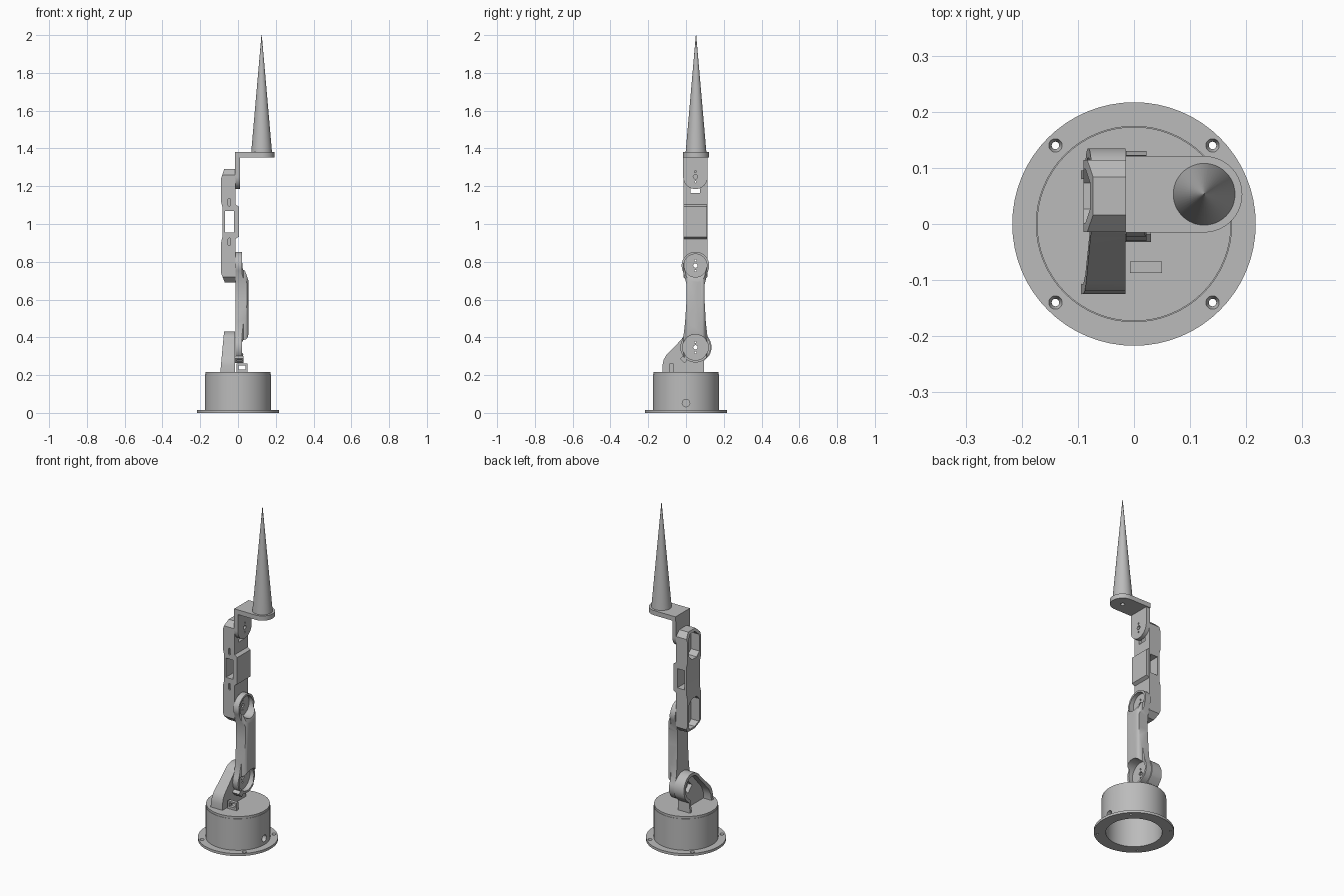
import bpy, bmesh, math
from mathutils import Matrix, Vector

if "Cube" in bpy.data.objects:
    bpy.data.objects.remove(bpy.data.objects["Cube"])

grey = bpy.data.materials.new("plain grey")
grey.use_nodes = True
COLOUR = (0.5, 0.5, 0.5, 1)
grey.diffuse_color = COLOUR
grey.node_tree.nodes["Principled BSDF"].inputs["Base Color"].default_value = COLOUR

ARM_Y = 0.05
SHOULDER, ELBOW, WRIST = 0.347, 0.78, 1.25


def finish(name, bm):
    bmesh.ops.recalc_face_normals(bm, faces=bm.faces)
    mesh = bpy.data.meshes.new(name)
    bm.to_mesh(mesh)
    bm.free()
    mesh.materials.append(grey)
    ob = bpy.data.objects.new(name, mesh)
    bpy.context.collection.objects.link(ob)
    return ob


def prism(name, points, axis, lo, hi):
    """Extrude an outline: axis x takes (y, z), y takes (x, z), z takes (x, y)."""
    place = {"x": lambda a, b, t: (t, a, b), "y": lambda a, b, t: (a, t, b),
             "z": lambda a, b, t: (a, b, t)}[axis]
    bm = bmesh.new()
    face = bm.faces.new([bm.verts.new(place(a, b, lo)) for a, b in points])
    new = bmesh.ops.extrude_face_region(bm, geom=[face])["geom"]
    shift = Vector(place(0, 0, hi - lo))
    bmesh.ops.translate(bm, vec=shift, verts=[v for v in new if isinstance(v, bmesh.types.BMVert)])
    return finish(name, bm)


def arc(a, b, r, start=0, end=360, n=32):
    steps = n if end - start == 360 else n + 1
    angles = [math.radians(start + (end - start) * i / n) for i in range(steps)]
    return [(a + r * math.cos(t), b + r * math.sin(t)) for t in angles]


def rect(a0, a1, b0, b1, cut=0):
    if not cut:
        return [(a0, b0), (a1, b0), (a1, b1), (a0, b1)]
    return [(a0 + cut, b0), (a1 - cut, b0), (a1, b0 + cut), (a1, b1 - cut),
            (a1 - cut, b1), (a0 + cut, b1), (a0, b1 - cut), (a0, b0 + cut)]


def cylinder(name, a, b, r, axis, lo, hi, n=32):
    return prism(name, arc(a, b, r, n=n), axis, lo, hi)


def cone(name, x, y, r0, r1, z0, z1):
    bm = bmesh.new()
    bmesh.ops.create_cone(bm, cap_ends=True, segments=48, radius1=r0, radius2=r1,
                          depth=z1 - z0, matrix=Matrix.Translation((x, y, (z0 + z1) / 2)))
    return finish(name, bm)


def combine(ob, others, operation="DIFFERENCE"):
    for other in others:
        mod = ob.modifiers.new("cut", "BOOLEAN")
        mod.operation, mod.object, mod.solver = operation, other, "EXACT"
    bpy.context.view_layer.update()
    graph = bpy.context.evaluated_depsgraph_get()
    mesh = bpy.data.meshes.new_from_object(ob.evaluated_get(graph))
    ob.modifiers.clear()
    ob.data = mesh
    for other in others:
        bpy.data.objects.remove(other)
    return ob


def horn_holes(z):
    """Centre hole and two screw holes of a joint."""
    return [cylinder("hole", ARM_Y, z + d, r, "x", -0.06, 0.1, 12)
            for d, r in ((0, 0.012), (0.027, 0.005), (-0.027, 0.005))]


# Hollow base drum with screw flange, cable hole and lid
base = prism("base_drum", arc(0, 0, 0.175, n=64), "z", 0, 0.203)
combine(base, [cylinder("flange", 0, 0, 0.217, "z", 0, 0.015, 64)], "UNION")
cuts = [cylinder("bore", 0, 0, 0.152, "z", -0.1, 0.19, 64),
        cylinder("cable", 0, 0.052, 0.02, "x", 0.1, 0.3, 24)]
for sx in (-1, 1):
    for sy in (-1, 1):
        cuts.append(cone("screw", sx * 0.14, sy * 0.14, 0.006, 0.013, -0.002, 0.018))
combine(base, cuts)
cylinder("base_lid", 0, 0, 0.173, "z", 0.203, 0.216, 64)

# Shoulder bracket: tapered arch with an open back
outline = [(0.095, 0.21), (0.095, 0.275)] + arc(ARM_Y, SHOULDER, 0.085, -30, 150, 28)
outline += [(-0.105, 0.305), (-0.119, 0.28), (-0.125, 0.25), (-0.125, 0.21)]
bracket = prism("shoulder_bracket", outline, "x", -0.1, -0.015)
combine(bracket, [prism("taper", [(-0.095, 0.2), (0, 0.2), (0, 0.44), (-0.073, 0.44)],
                        "y", -0.2, 0.2)], "INTERSECT")
pocket = [(0.08, 0.2), (0.08, 0.285)] + arc(ARM_Y, SHOULDER, 0.068, -30, 150, 28)
pocket += [(-0.09, 0.29), (-0.107, 0.25), (-0.107, 0.2)]
window = [(ARM_Y + u, SHOULDER - 0.01 + v)
          for u, v in ((-0.05, 0), (-0.012, -0.038), (0.038, 0.012), (0, 0.05))]
combine(bracket, [prism("pocket", pocket, "x", -0.2, -0.04),
                  prism("window", window, "x", -0.1, 0)])


# Cable clips on the lid and beside the shoulder
def clip(name, x0, x1, y, z0, z1, tilt=0):
    ob = prism(name, rect(x0, x1, z0, z1), "y", y - 0.01, y + 0.01)
    combine(ob, [prism("slot", rect(x0 + 0.01, x1 - 0.01, z0 + 0.016, z1 - 0.01), "y", y - 1, y + 1)])
    pivot = Matrix.Translation((0, y, z0))
    ob.data.transform(pivot @ Matrix.Rotation(tilt, 4, "X") @ pivot.inverted())
    return ob


clip("lid_cable_clip", -0.007, 0.05, -0.077, 0.214, 0.262)
clip("link_cable_clip", -0.015, 0.03, 0.0, 0.27, 0.305, math.radians(45))

# Lower link: waisted beam with a ring pocket at each joint
side = arc(ARM_Y, ELBOW, 0.073, -25, 205, 32)
side += [(0.003, 0.68), (0.003, 0.6), (-0.005, 0.48), (-0.013, 0.41)]
side += arc(ARM_Y, SHOULDER, 0.08, 155, 385, 32)
side += [(0.113, 0.41), (0.105, 0.48), (0.098, 0.6), (0.099, 0.68)]
lower = prism("lower_link", side, "x", -0.014, 0.056)
front = [(-0.1, 0.2), (0.026, 0.2), (0.026, 0.3), (0.056, 0.42),
         (0.056, 0.7), (0.02, 0.8), (0.02, 0.9), (-0.1, 0.9)]
section = [(-0.1, -0.1), (0.022, -0.1), (0.022, -0.012)] + \
    arc(0.028, 0.022, 0.028, -90, 0, 8) + arc(0.028, 0.078, 0.028, 0, 90, 8) + \
    [(0.022, 0.112), (0.022, 0.2), (-0.1, 0.2)]
combine(lower, [prism("front", front, "y", -0.3, 0.3),
                prism("section", section, "z", 0, 1)], "INTERSECT")
combine(lower, [cylinder("recess", ARM_Y, SHOULDER, 0.068, "x", -0.004, 0.2, 40),
                cylinder("recess", ARM_Y, ELBOW, 0.061, "x", -0.004, 0.2, 40)]
        + horn_holes(SHOULDER) + horn_holes(ELBOW))

# Upper link: two open servo holders joined back to back
upper = prism("upper_link", rect(-0.014, 0.114, 0.69, 1.29, 0.03), "x", -0.09, -0.014)
front = [(-0.07, 0.69), (0, 0.69), (0, 1.29), (-0.073, 1.29), (-0.09, 1.24), (-0.09, 1.12),
         (-0.083, 1.09), (-0.083, 0.93), (-0.09, 0.9), (-0.09, 0.74)]
combine(upper, [prism("front", front, "y", -0.3, 0.3)], "INTERSECT")
cuts = [prism("cable_window", rect(-0.07, -0.022, 0.955, 1.07), "y", -0.2, 0.3)]
for z0, z1 in ((0.705, 0.89), (1.125, 1.275)):
    cuts.append(prism("pocket", rect(0.002, 0.098, z0, z1, 0.025), "x", -0.2, -0.034))
    cuts.append(prism("opening", rect(0.025, 0.075, z0 + 0.04, z1 - 0.04), "x", -0.1, 0.1))
for z in (0.905, 1.115):
    cuts.append(prism("slot", rect(-0.052, -0.04, z - 0.02, z + 0.02, 0.004), "y", -0.1, -0.005))
combine(upper, cuts)
prism("upper_link_cover", [(-0.016, 0.92), (0.004, 0.932), (0.004, 1.092), (-0.016, 1.105)],
      "y", -0.013, 0.111)

# Wrist bracket: hanging plate and a round-ended shelf
tab = [(-0.015, 1.38), (-0.015, WRIST)] + arc(ARM_Y, WRIST, 0.065, 180, 360, 24) + [(0.115, 1.38)]
wrist = prism("wrist_bracket", tab, "x", -0.015, 0.01)
combine(wrist, horn_holes(WRIST))
shelf = [(-0.015, -0.015)] + arc(0.125, 0.053, 0.068, -90, 90, 32) + [(-0.015, 0.121)]
plate = prism("wrist_shelf", shelf, "z", 1.352, 1.38)
combine(plate, [cylinder("hole", 0.125, 0.053, 0.012, "z", 1.3, 1.37, 16)])

# Pointed tool
cone("tool_cone", 0.125, 0.053, 0.055, 0.001, 1.38, 2.0)

# Smooth round walls, keep hard edges
bpy.ops.object.select_all(action="DESELECT")
for ob in bpy.context.collection.objects:
    if ob.type == "MESH" and grey.name in ob.data.materials:
        ob.select_set(True)
        bpy.context.view_layer.objects.active = ob
bpy.ops.object.shade_smooth_by_angle(angle=math.radians(30))
